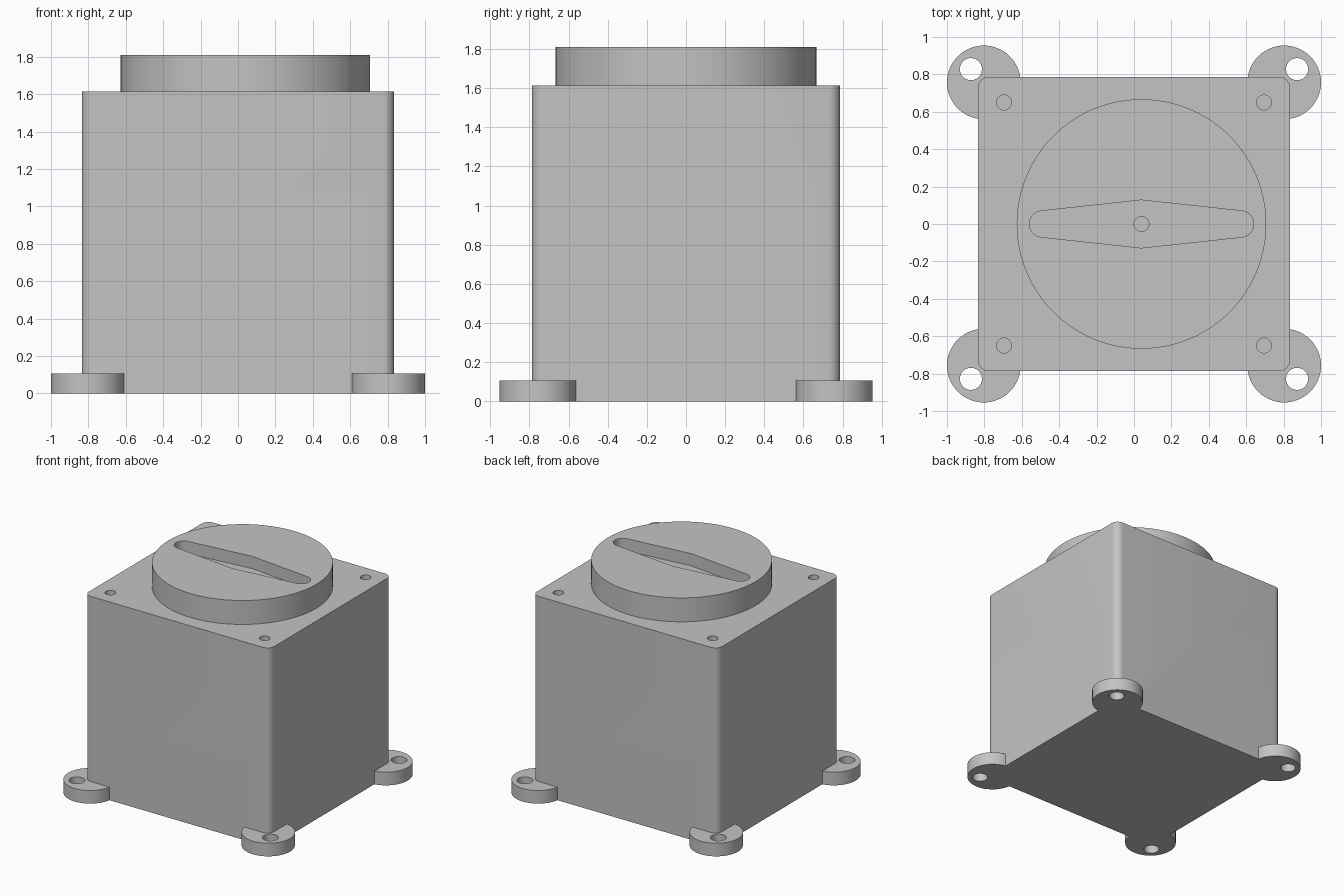
import bpy, bmesh, math

if "Cube" in bpy.data.objects:
    bpy.data.objects.remove(bpy.data.objects["Cube"])

grey = bpy.data.materials.new("light_grey")
grey.diffuse_color = (0.55, 0.55, 0.55, 1)
grey.use_nodes = True
grey.node_tree.nodes["Principled BSDF"].inputs["Base Color"].default_value = grey.diffuse_color


def prism(name, outline, z0, z1):
    """Extrude a closed outline (counter-clockwise) from z0 to z1."""
    bm = bmesh.new()
    base = bm.faces.new([bm.verts.new((x, y, z0)) for x, y in outline])
    top = bmesh.ops.extrude_face_region(bm, geom=[base])["geom"]
    verts = [v for v in top if isinstance(v, bmesh.types.BMVert)]
    bmesh.ops.translate(bm, verts=verts, vec=(0, 0, z1 - z0))
    bmesh.ops.recalc_face_normals(bm, faces=bm.faces)
    mesh = bpy.data.meshes.new(name)
    bm.to_mesh(mesh)
    bm.free()
    mesh.materials.append(grey)
    obj = bpy.data.objects.new(name, mesh)
    bpy.context.collection.objects.link(obj)
    return obj


def arc(cx, cy, r, a0=0, a1=360, n=64):
    """Points on an arc; a full circle leaves out the repeated end point."""
    count = n if a1 - a0 == 360 else n + 1
    angles = [math.radians(a0 + (a1 - a0) * i / n) for i in range(count)]
    return [(cx + r * math.cos(a), cy + r * math.sin(a)) for a in angles]


def combine(obj, tool, operation):
    """Apply a boolean and remove the tool."""
    mod = obj.modifiers.new("boolean", 'BOOLEAN')
    mod.operation, mod.solver, mod.object = operation, 'EXACT', tool
    bpy.ops.object.select_all(action='DESELECT')
    bpy.context.view_layer.objects.active = obj
    obj.select_set(True)
    bpy.ops.object.modifier_apply(modifier=mod.name)
    bpy.data.objects.remove(tool)


def smooth(obj):
    bpy.ops.object.select_all(action='DESELECT')
    bpy.context.view_layer.objects.active = obj
    obj.select_set(True)
    bpy.ops.object.shade_smooth_by_angle(angle=math.radians(30))


HX, HY, TOP, R = 0.835, 0.787, 1.615, 0.06
corners = [(1, 1), (-1, 1), (-1, -1), (1, -1)]

# Box with rounded upright edges
outline = []
for i, (sx, sy) in enumerate(corners):
    outline += arc(sx * (HX - R), sy * (HY - R), R, 90 * i, 90 * i + 90, 10)
box = prism("enclosure", outline, 0, TOP)

# Mounting ears with through holes, and screw holes in the lid
for sx, sy in corners:
    ear = prism("ear", arc(sx * 0.803, sy * 0.757, 0.197), 0, 0.107)
    combine(box, ear, 'UNION')
for sx, sy in corners:
    bore = prism("bore", arc(sx * 0.872, sy * 0.828, 0.059, n=40), -0.1, 0.2)
    combine(box, bore, 'DIFFERENCE')
    screw = prism("screw_hole", arc(sx * 0.695, sy * 0.65, 0.04, n=32), TOP - 0.1, TOP + 0.1)
    combine(box, screw, 'DIFFERENCE')
smooth(box)

# Round knob, slightly off centre, with a tapered finger slot and shaft hole
KX, KTOP = 0.04, 1.81
knob = prism("knob", arc(KX, 0, 0.667, n=128), TOP, KTOP)
slot_outline = (arc(KX + 0.53, 0, 0.07, -84, 84, 16) + [(KX, 0.128)]
                + arc(KX - 0.53, 0, 0.07, 96, 264, 16) + [(KX, -0.128)])
combine(knob, prism("slot", slot_outline, KTOP - 0.1, KTOP + 0.1), 'DIFFERENCE')
combine(knob, prism("shaft_hole", arc(KX, 0, 0.04, n=32), KTOP - 0.16, KTOP), 'DIFFERENCE')
smooth(knob)
